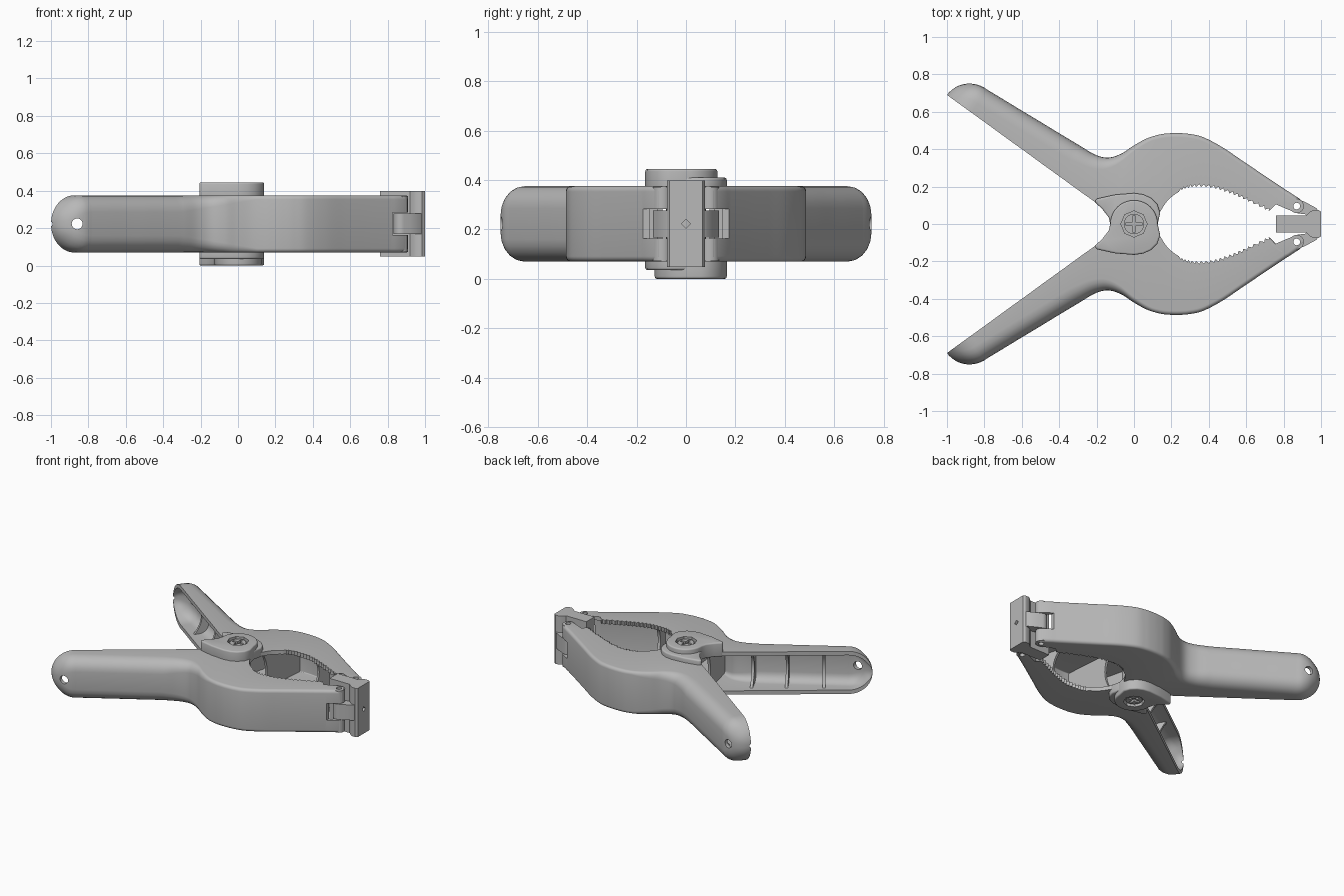
import bpy, bmesh, math
from mathutils import Vector, Matrix

if "Cube" in bpy.data.objects:
    bpy.data.objects.remove(bpy.data.objects["Cube"])

MID = 0.2225      # height of the symmetry plane
H = 0.153         # half height of the arms

grey = bpy.data.materials.new("plain grey")
grey.use_nodes = True
grey.diffuse_color = (0.48, 0.48, 0.48, 1)
grey.node_tree.nodes["Principled BSDF"].inputs["Base Color"].default_value = grey.diffuse_color


def to_object(name, bm):
    bmesh.ops.recalc_face_normals(bm, faces=bm.faces)
    mesh = bpy.data.meshes.new(name)
    bm.to_mesh(mesh)
    bm.free()
    ob = bpy.data.objects.new(name, mesh)
    bpy.context.collection.objects.link(ob)
    mesh.materials.append(grey)
    return ob


def loft(name, rings):
    """Closed rings joined by quads, capped at both ends."""
    bm = bmesh.new()
    rows = [[bm.verts.new(p) for p in ring] for ring in rings]
    n = len(rows[0])
    for a, b in zip(rows, rows[1:]):
        for i in range(n):
            j = (i + 1) % n
            bm.faces.new((a[i], a[j], b[j], b[i]))
    bm.faces.new(rows[0])
    bm.faces.new(rows[-1])
    return to_object(name, bm)


def prism(name, pts, z0, z1):
    return loft(name, [[(x, y, z) for x, y in pts] for z in (z0, z1)])


def arc(cx, cy, r, a0=0, a1=360, n=32):
    full = a1 - a0 == 360
    angles = [math.radians(a0 + (a1 - a0) * i / (n if full else n - 1)) for i in range(n)]
    return [(cx + r * math.cos(a), cy + r * math.sin(a)) for a in angles]


def box(x0, x1, y0, y1):
    return [(x0, y0), (x1, y0), (x1, y1), (x0, y1)]


def activate(ob):
    bpy.ops.object.select_all(action='DESELECT')
    ob.select_set(True)
    bpy.context.view_layer.objects.active = ob


def cut(ob, cutter):
    mod = ob.modifiers.new("cut", 'BOOLEAN')
    mod.object = cutter
    mod.solver = 'EXACT'
    activate(ob)
    bpy.ops.object.modifier_apply(modifier=mod.name)
    bpy.data.objects.remove(cutter)


def bevel(ob, width, segments=3):
    mod = ob.modifiers.new("bevel", 'BEVEL')
    mod.width, mod.segments = width, segments
    mod.limit_method, mod.angle_limit = 'ANGLE', math.radians(40)
    activate(ob)
    bpy.ops.object.modifier_apply(modifier=mod.name)


def finish(ob, side=1):
    turn = Matrix.Rotation(0 if side > 0 else math.pi, 4, 'X')
    ob.data.transform(Matrix.Translation((0, 0, MID)) @ turn)
    activate(ob)
    bpy.ops.object.shade_smooth_by_angle(angle=math.radians(32))


def section(o, i, h, r):
    """U profile, open at i, with rounded corners at o."""
    d = (o - i).normalized()
    c = o - d * r
    pts = [(i.x, i.y, -h)]
    for start, s in ((-90, -1), (0, 1)):
        for k in range(6):
            a = math.radians(start + 18 * k)
            p = c + d * r * math.cos(a)
            pts.append((p.x, p.y, s * (h - r) + r * math.sin(a)))
    return pts + [(i.x, i.y, h)]


# Arm stations: outer x, y and inner x, y
keys = [(-0.786, 0.719, -0.874, 0.599), (-0.69, 0.661, -0.78, 0.531),
        (-0.59, 0.60, -0.68, 0.458), (-0.49, 0.54, -0.58, 0.386),
        (-0.39, 0.479, -0.48, 0.313), (-0.29, 0.419, -0.38, 0.241),
        (-0.21, 0.372, -0.28, 0.168), (-0.14, 0.355, -0.2, 0.11),
        (-0.07, 0.375, -0.14, 0.05), (0.0, 0.42, -0.11, 0.01),
        (0.07, 0.458, 0.0, 0.006), (0.14, 0.479, 0.11, 0.01),
        (0.19, 0.485, 0.14, 0.065), (0.24, 0.486, 0.18, 0.125),
        (0.3, 0.481, 0.24, 0.172), (0.37, 0.464, 0.31, 0.195),
        (0.47, 0.412, 0.41, 0.193), (0.58, 0.338, 0.51, 0.163),
        (0.7, 0.257, 0.61, 0.12), (0.82, 0.177, 0.72, 0.068)]
keys = [Vector(k) for k in keys]

stations = []
tip, along, out = Vector((-1, 0.69)), Vector((0.81, -0.587)), Vector((0.587, 0.81))
for k in range(12):   # rounded handle end
    a = math.radians(6 + 7 * k)
    i = tip + along * 0.155 * (1 - math.cos(a))
    stations.append((i + out * 0.15 * math.sin(a), i, H * math.sin(a)))
STEP = 8
for n in range(len(keys) - 1):   # smooth run with a toothed jaw
    p0, p1 = keys[max(n - 1, 0)], keys[n]
    p2, p3 = keys[n + 1], keys[min(n + 2, len(keys) - 1)]
    for k in range(STEP):
        t = k / STEP
        p = (p1 * 2 + (p2 - p0) * t + (p0 * 2 - p1 * 5 + p2 * 4 - p3) * t ** 2
             + (p1 * 3 - p0 - p2 * 3 + p3) * t ** 3) * 0.5
        o, i = Vector(p[:2]), Vector(p[2:])
        if i.x > 0.24 and k % 2:
            i += (o - i).normalized() * 0.016
        stations.append((o, i, H))
for p in (keys[-1], (0.835, 0.168, 0.735, 0.115), (0.885, 0.135, 0.86, 0.062), (0.905, 0.112, 0.9, 0.08)):
    stations.append((Vector(p[:2]), Vector(p[2:]), H))


def corner(o, i, h):
    f = min(max((o.x + 0.3) / 0.4, 0), 1)
    return min(0.09 * (1 - f) + 0.022 * f, 0.85 * h, 0.85 * (o - i).length)


def wall_ring(o, i, h):
    depth = (o - i).length
    t = min(0.028, 0.3 * depth, 0.3 * h)
    r = corner(o, i, h)
    inner = section(o + (i - o).normalized() * t, i, h - t, min(max(r - t, 0.006), 0.6 * depth))
    return section(o, i, h, r) + inner[::-1]


def rib(name, x, edge, dip):
    """Cross wall inside an arm, with a hollowed free edge."""
    o, i, h = min(stations, key=lambda s: abs(s[1].x - x))
    d = (i - o).normalized()
    depth = (i - o).length
    pts = section(o + d * 0.014, o + d * depth * edge, h - 0.014, max(corner(o, i, h) - 0.014, 0.008))
    for k in range(1, 8):
        u = 1 - k / 4
        p = o + d * depth * (edge - dip * (1 - u * u))
        pts.append((p.x, p.y, u * (h - 0.014)))
    side = Vector((-d.y, d.x, 0)) * 0.009
    return loft(name, [[Vector(p) + s * side for p in pts] for s in (-1, 1)])


PIN = (0.87, 0.096)
for side, label in ((1, "back"), (-1, "front")):
    # Hollow arm with hang hole, pin hole and pad slot
    arm = loft(label + "_arm", [wall_ring(*s) for s in stations])
    hole = prism("hang_hole", arc(-0.86, 0, 0.029, n=24), -0.95, -0.5)
    hole.data.transform(Matrix.Rotation(math.pi / 2, 4, 'X'))
    cut(arm, hole)
    cut(arm, prism("pin_hole", arc(*PIN, 0.018, n=20), -0.3, 0.3))
    cut(arm, prism("slot", box(0.825, 1, 0, 0.3), -0.06, 0.06))
    finish(arm, side)

    # Stiffening ribs
    for n, x in enumerate((-0.74, -0.54, -0.36)):
        finish(rib(f"{label}_handle_rib_{n + 1}", x, 0.85, 0.4), side)
    finish(rib(label + "_pivot_wall", -0.13, 0.9, 0.1), side)
    finish(rib(label + "_jaw_wall", 0.13, 0.9, 0.1), side)
    finish(rib(label + "_jaw_rib", 0.4, 0.85, 0.3), side)

    # Hinge lugs at the jaw tip
    lug = prism(label + "_jaw_lug", arc(*PIN, 0.038), -0.15, 0.15)
    cut(lug, prism("pin_hole", arc(*PIN, 0.018, n=20), -0.3, 0.3))
    cut(lug, prism("slot", box(0.8, 1, 0, 0.3), -0.06, 0.06))
    finish(lug, side)

    # Pivot ears: a tall outer one and a low inner one
    ear = [(0.14, 0.06), (0.125, 0.105), (0.09, 0.14), (0.05, 0.158), (0, 0.165), (-0.1, 0.157),
           (-0.2, 0.135), (-0.21, 0.118), (-0.17, 0.08), (-0.135, 0.035)] + arc(0, 0, 0.127, 180, 360, 20)
    low = prism(label + "_inner_ear", ear, 0.12, 0.1875)
    bevel(low, 0.015)
    finish(low, side)
    tall = prism(label + "_outer_ear", ear, -0.2225, -0.12)
    bevel(tall, 0.025, 4)
    cut(tall, prism("recess", arc(0, 0, 0.07, n=8), -0.3, -0.192))
    finish(tall, side)

    # Screw head with a cross slot
    head = prism(label + "_screw_head", arc(0, 0, 0.054), -0.212, -0.15)
    for w, l in ((0.009, 0.042), (0.042, 0.009)):
        cut(head, prism("cross", box(-w, w, -l, l), -0.3, -0.195))
    finish(head, side)

    # Swivelling jaw pad and its tongue
    pad = prism(label + "_pad", [(0.76, 0), (0.76, 0.046), (0.92, 0.046), (0.94, 0.065), (0.96, 0.076),
                                 (0.985, 0.076), (1, 0.066), (1, 0)], -0.175, 0.175)
    groove = prism("groove", arc(0, 0, 0.018, n=4), -0.3, 0.3)
    groove.data.transform(Matrix.Translation((0.95, 0, 0)) @ Matrix.Rotation(math.pi / 2, 4, 'Y'))
    cut(pad, groove)
    finish(pad, side)
    tongue = prism(label + "_pad_tongue", [(0.93, 0.05), (0.985, 0.07), (0.975, 0.085), (0.92, 0.115)]
                   + arc(*PIN, 0.038, 60, 270, 16), -0.055, 0.055)
    cut(tongue, prism("pin_hole", arc(*PIN, 0.018, n=20), -0.3, 0.3))
    finish(tongue, side)

# Pivot barrel between the ears
finish(prism("pivot_barrel", arc(0, 0, 0.08), -0.15, 0.15))
